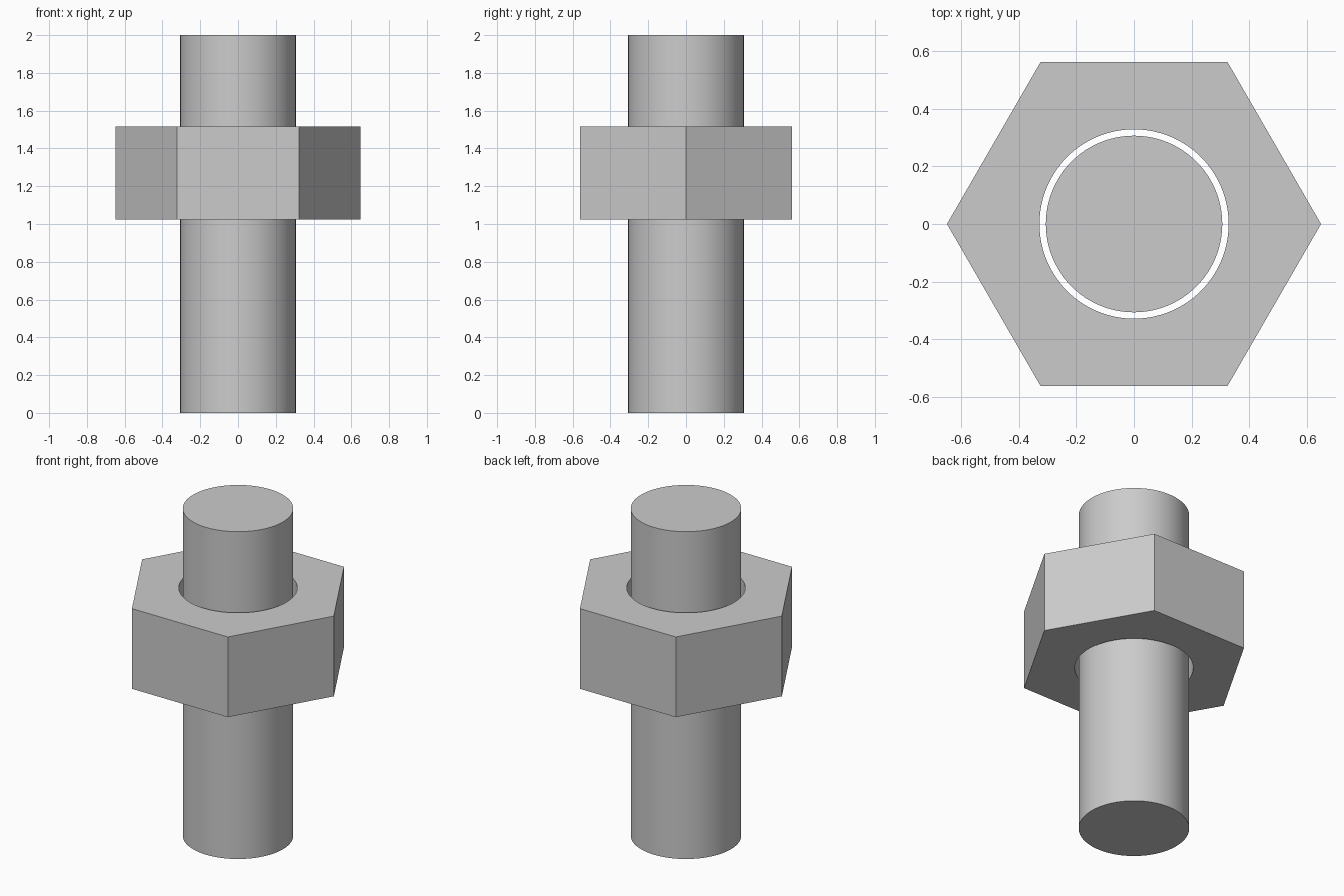
import bpy
import bmesh
from math import cos, sin, pi, radians

cube = bpy.data.objects.get("Cube")
if cube:
    bpy.data.objects.remove(cube, do_unlink=True)

ROD_RADIUS, ROD_HEIGHT = 0.306, 2.0
NUT_RADIUS, HOLE_RADIUS = 0.648, 0.328
NUT_BOTTOM, NUT_TOP = 1.025, 1.515
ARC_STEPS = 16  # segments of the round hole per hexagon side
SEGMENTS = 6 * ARC_STEPS

steel = bpy.data.materials.new("steel_grey")
steel.use_nodes = True
steel.diffuse_color = (0.6, 0.6, 0.6, 1)
steel.node_tree.nodes["Principled BSDF"].inputs["Base Color"].default_value = (0.6, 0.6, 0.6, 1)


def finish(obj):
    """Give the part its colour, and smooth round walls with sharp rims."""
    obj.data.materials.append(steel)
    bpy.ops.object.select_all(action="DESELECT")
    obj.select_set(True)
    bpy.context.view_layer.objects.active = obj
    bpy.ops.object.shade_smooth_by_angle(angle=radians(30))


def ring(bm, radius, count, z):
    return [bm.verts.new((radius * cos(2 * pi * i / count),
                          radius * sin(2 * pi * i / count), z)) for i in range(count)]


def wall(bm, low, high):
    for i in range(len(low)):
        j = (i + 1) % len(low)
        bm.faces.new((low[i], low[j], high[j], high[i]))


# Plain round rod
bpy.ops.mesh.primitive_cylinder_add(vertices=SEGMENTS, radius=ROD_RADIUS, depth=ROD_HEIGHT,
                                    location=(0, 0, ROD_HEIGHT / 2))
rod = bpy.context.object
rod.name = "rod"
finish(rod)

# Hexagonal nut with a clear round hole
bm = bmesh.new()
outer, inner = [], []
for z in (NUT_BOTTOM, NUT_TOP):
    hexagon = ring(bm, NUT_RADIUS, 6, z)
    hole = ring(bm, HOLE_RADIUS, SEGMENTS, z)
    # One flat face per hexagon side, reaching in to its arc of the hole
    for side in range(6):
        arc = [hole[(side * ARC_STEPS + k) % SEGMENTS] for k in range(ARC_STEPS + 1)]
        bm.faces.new([hexagon[side], hexagon[(side + 1) % 6]] + arc[::-1])
    outer.append(hexagon)
    inner.append(hole)
wall(bm, *outer)
wall(bm, *inner)
bmesh.ops.recalc_face_normals(bm, faces=bm.faces[:])

mesh = bpy.data.meshes.new("hex_nut")
bm.to_mesh(mesh)
bm.free()
nut = bpy.data.objects.new("hex_nut", mesh)
bpy.context.collection.objects.link(nut)
finish(nut)
